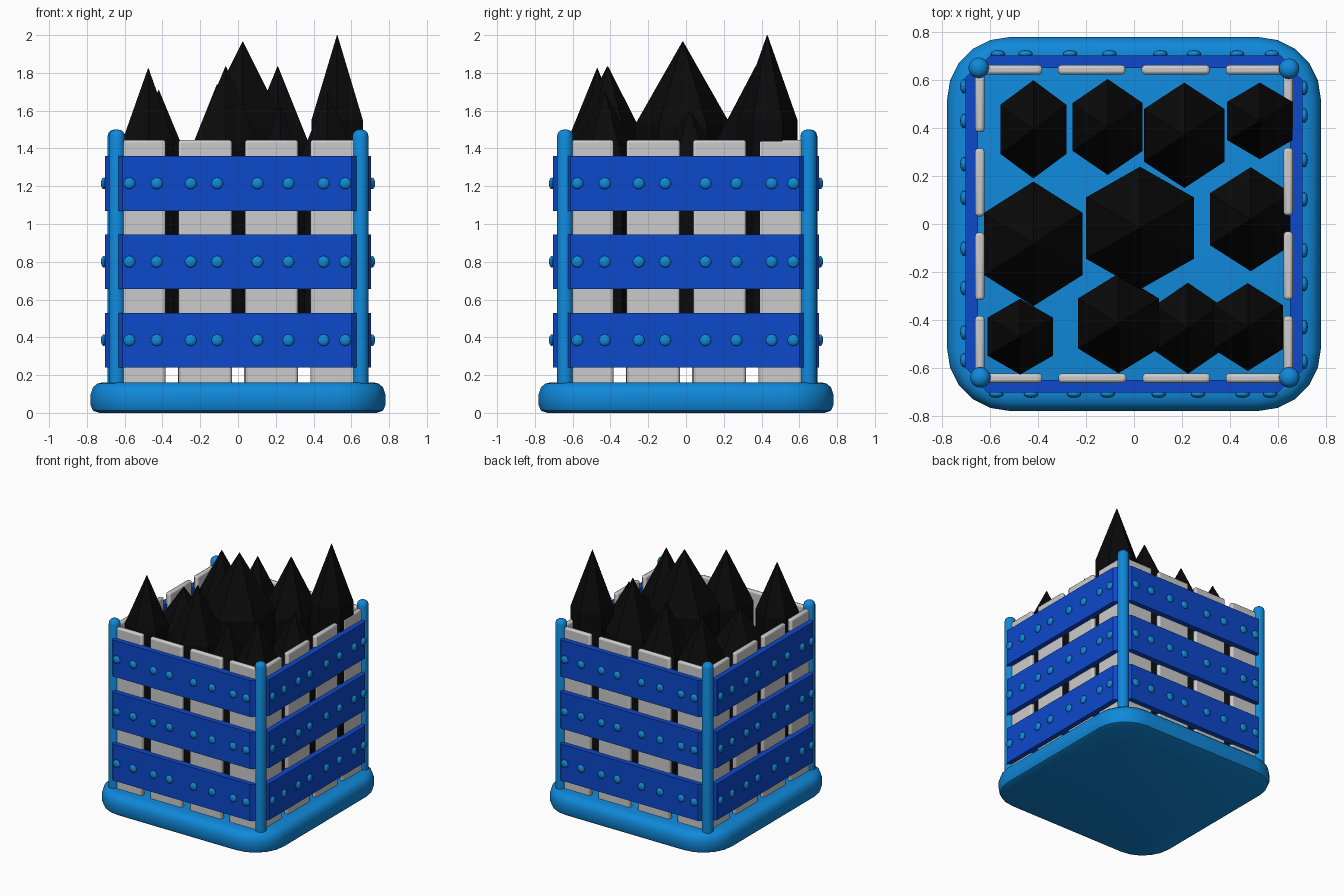
import bpy, bmesh, math
from mathutils import Matrix

if "Cube" in bpy.data.objects:
    bpy.data.objects.remove(bpy.data.objects["Cube"])


def material(name, rgb):
    m = bpy.data.materials.new(name)
    m.diffuse_color = (*rgb, 1)
    m.use_nodes = True
    m.node_tree.nodes["Principled BSDF"].inputs["Base Color"].default_value = m.diffuse_color
    return m


TRIM = material("light_blue", (0.005, 0.25, 0.70))
BAND = material("deep_blue", (0.004, 0.065, 0.60))
COAL = material("black", (0.003, 0.003, 0.003))


def make(name, bm, mat=None, turn=0, smooth=False, bevel=0, segments=2):
    bmesh.ops.recalc_face_normals(bm, faces=bm.faces)
    bm.transform(Matrix.Rotation(turn, 4, 'Z'))
    me = bpy.data.meshes.new(name)
    bm.to_mesh(me)
    bm.free()
    ob = bpy.data.objects.new(name, me)
    bpy.context.collection.objects.link(ob)
    if mat:
        me.materials.append(mat)
    if bevel:
        b = ob.modifiers.new("bevel", 'BEVEL')
        b.width, b.segments, b.limit_method = bevel, segments, 'ANGLE'
        b.angle_limit = math.radians(40)
    if smooth:
        bpy.ops.object.select_all(action='DESELECT')
        bpy.context.view_layer.objects.active = ob
        ob.select_set(True)
        bpy.ops.object.shade_smooth_by_angle(angle=math.radians(40))
    return ob


def prism(bm, pts, z0, z1):
    """Extrude a plan outline from z0 to z1."""
    f = bm.faces.new([bm.verts.new((x, y, z0)) for x, y in pts])
    ext = bmesh.ops.extrude_face_region(bm, geom=[f])
    for v in ext['geom']:
        if isinstance(v, bmesh.types.BMVert):
            v.co.z = z1


def loft(bm, rings):
    """Skin between rings of equal point count and cap both ends."""
    loops = [[bm.verts.new(p) for p in r] for r in rings]
    n = len(loops[0])
    for a, b in zip(loops, loops[1:]):
        for i in range(n):
            bm.faces.new((a[i], a[(i + 1) % n], b[(i + 1) % n], b[i]))
    bm.faces.new(loops[0])
    bm.faces.new(loops[-1])


# Base: rounded square with soft top and bottom edges
def square_ring(half, radius, z):
    pts = []
    for k in range(4):
        cx, cy = [(1, 1), (-1, 1), (-1, -1), (1, -1)][k]
        for i in range(6):
            a = math.pi / 2 * (k + i / 5)
            pts.append((cx * (half - radius) + radius * math.cos(a),
                        cy * (half - radius) + radius * math.sin(a), z))
    return pts


bm = bmesh.new()
loft(bm, [square_ring(0.78 - d, 0.26 - d, z) for d, z in
          [(0.045, 0), (0.012, 0.012), (0, 0.04), (0, 0.10), (0.012, 0.135),
           (0.035, 0.155), (0.065, 0.162)]])
make("base", bm, TRIM, smooth=True)

# Corner posts with domed tops
for i, (x, y) in enumerate([(-0.648, 0.652), (0.647, 0.648), (-0.641, -0.64), (0.648, -0.64)]):
    bm = bmesh.new()
    loft(bm, [[(x + r * math.cos(a), y + r * math.sin(a), z)
               for a in (math.tau * k / 16 for k in range(16))]
              for r, z in [(0.043, 0.08), (0.043, 1.465), (0.037, 1.485),
                           (0.024, 1.496), (0.008, 1.5)]])
    make(f"corner_post_{i + 1}", bm, TRIM, smooth=True)

SLATS = [(-0.645, -0.383), (-0.316, -0.032), (0.036, 0.318), (0.383, 0.645)]
BAND_Z = [0.385, 0.80, 1.215]
RIVET_X = [-0.575, -0.43, -0.25, -0.11, 0.103, 0.267, 0.453, 0.568]

# Four identical walls: slats, bands and rivets
for k, side in enumerate(["front", "right", "back", "left"]):
    turn = k * math.pi / 2
    for i, (a, b) in enumerate(SLATS):
        bm = bmesh.new()
        prism(bm, [(a, -0.663), (b, -0.663), (b, -0.624), (a, -0.624)], 0.12, 1.445)
        make(f"{side}_slat_{i + 1}", bm, None, turn, True, 0.013, 2)
    for i, z in enumerate(BAND_Z):
        bm = bmesh.new()
        prism(bm, [(-0.645, -0.65), (-0.645, -0.668), (-0.612, -0.703),
                   (0.60, -0.703), (0.635, -0.668), (0.635, -0.65)], z - 0.145, z + 0.145)
        make(f"{side}_band_{i + 1}", bm, BAND, turn)
    bm = bmesh.new()
    for z in BAND_Z:
        for x in RIVET_X:
            bmesh.ops.create_uvsphere(
                bm, u_segments=12, v_segments=8, radius=0.031,
                matrix=Matrix.Translation((x, -0.71, z)) @ Matrix.Diagonal((1, 0.5, 1, 1)))
    make(f"{side}_rivets", bm, TRIM, turn, True)

# Coal: pointed hexagonal chunks (x, y, half width, half depth, shoulder, tip)
CHUNKS = [
    (-0.42, 0.395, 0.138, 0.205, 1.38, 1.71), (-0.11, 0.405, 0.146, 0.20, 1.38, 1.74),
    (0.21, 0.37, 0.168, 0.22, 1.42, 1.835), (0.525, 0.43, 0.136, 0.16, 1.55, 2.0),
    (-0.42, -0.083, 0.205, 0.26, 1.25, 1.60), (0.025, -0.017, 0.225, 0.256, 1.52, 1.965),
    (0.487, 0.02, 0.17, 0.217, 1.25, 1.60), (-0.475, -0.47, 0.137, 0.158, 1.44, 1.825),
    (-0.065, -0.415, 0.169, 0.208, 1.43, 1.835), (0.225, -0.435, 0.138, 0.19, 1.28, 1.62),
    (0.475, -0.43, 0.146, 0.183, 1.35, 1.70),
]
for i, (x, y, hx, hy, shoulder, tip) in enumerate(CHUNKS):
    bm = bmesh.new()
    loft(bm, [[(x + s * hx * math.sin(a) / math.sin(math.pi / 3), y + s * hy * math.cos(a), z)
               for a in (math.tau * j / 6 for j in range(6))]
              for s, z in [(1, 0.25), (1, shoulder), (0.01, tip)]])
    make(f"coal_chunk_{i + 1}", bm, COAL)
